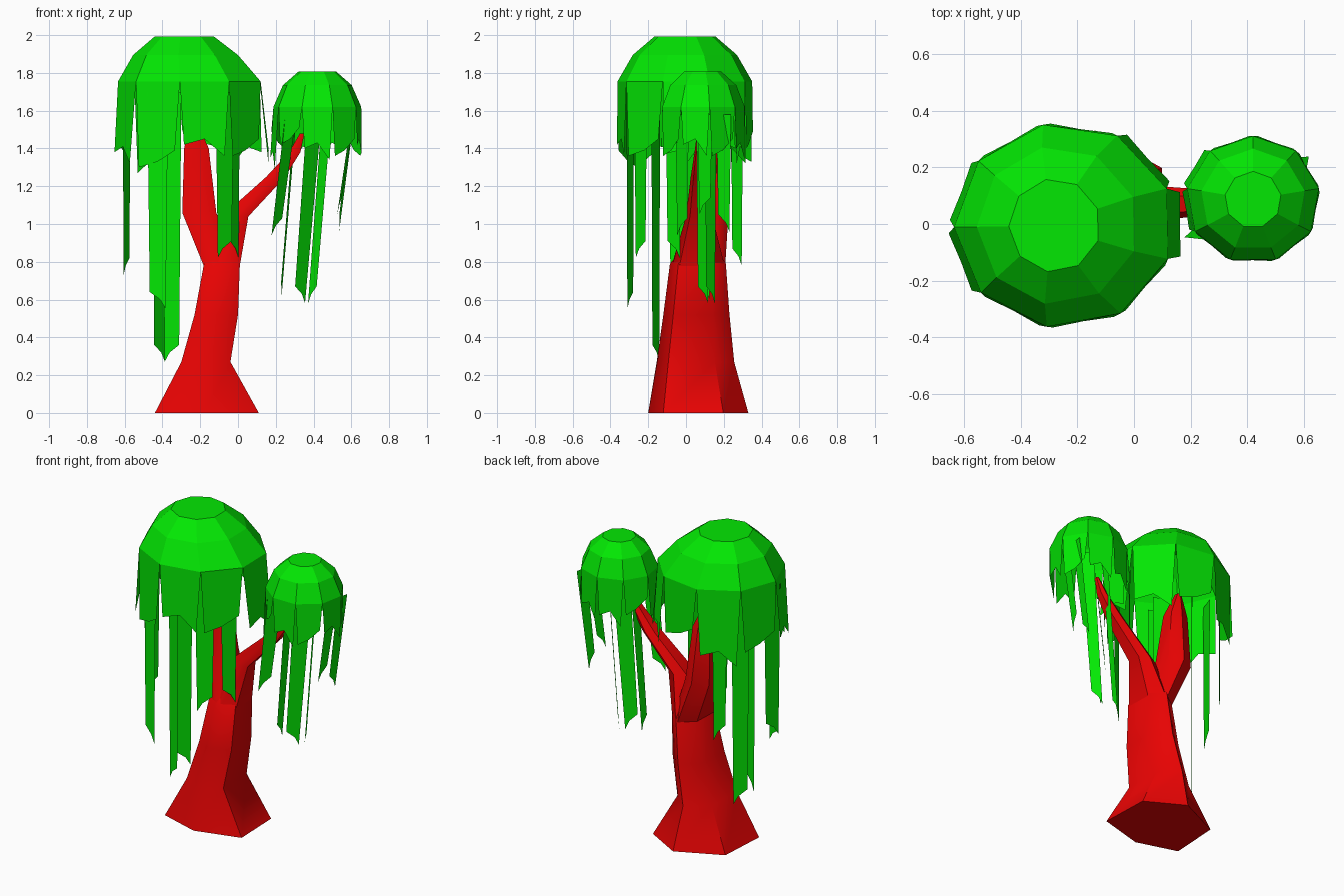
import bpy
import bmesh
from math import sin, cos, radians

cube = bpy.data.objects.get("Cube")
if cube:
    bpy.data.objects.remove(cube)


def material(name, color):
    mat = bpy.data.materials.new(name)
    mat.use_nodes = True
    mat.diffuse_color = color
    mat.node_tree.nodes["Principled BSDF"].inputs["Base Color"].default_value = color
    return mat


bark = material("red bark", (0.8, 0.001, 0.001, 1))
leaf = material("green leaves", (0.001, 0.8, 0.001, 1))


def finish(name, bm, mat, smooth=None):
    """Turn a bmesh into a named object."""
    mesh = bpy.data.meshes.new(name)
    bm.to_mesh(mesh)
    bm.free()
    obj = bpy.data.objects.new(name, mesh)
    bpy.context.collection.objects.link(obj)
    mesh.materials.append(mat)
    if smooth:
        bpy.ops.object.select_all(action="DESELECT")
        obj.select_set(True)
        bpy.context.view_layer.objects.active = obj
        bpy.ops.object.shade_smooth_by_angle(angle=radians(smooth))


def bridge(bm, low, high):
    n = len(low)
    for i in range(n):
        j = (i + 1) % n
        bm.faces.new((low[i], low[j], high[j], high[i]))


# Irregular six-sided section shared by trunk and branches
SECTION = [(1, -.7), (.96, .5), (.1, 1), (-.93, .5), (-1, -.7), (-.05, -1)]


def limb(name, rings):
    """Loft the section through rings of (x, y, z, half width, half depth)."""
    bm = bmesh.new()
    loops = [[bm.verts.new((x + u * w, y + v * d, z)) for u, v in SECTION]
             for x, y, z, w, d in rings]
    for low, high in zip(loops, loops[1:]):
        bridge(bm, low, high)
    bm.faces.new(loops[0][::-1])
    bm.faces.new(loops[-1])
    bmesh.ops.recalc_face_normals(bm, faces=bm.faces[:])
    finish(name, bm, bark, 50)


limb("trunk", [
    (-.165, .065, 0, .275, .265),
    (-.17, .05, .27, .13, .205),
    (-.115, .055, .52, .115, .175),
    (-.085, .063, .79, .095, .148),
    (-.085, .075, .88, .05, .08),
])
limb("left_branch", [
    (-.09, .064, .77, .088, .143),
    (-.205, .125, 1.06, .09, .1),
    (-.22, .125, 1.4, .065, .06),
    (-.24, .12, 1.56, .015, .02),
])
limb("right_branch", [
    (-.08, .064, .77, .088, .143),
    (-.015, .07, 1.04, .07, .07),
    (.2, .075, 1.25, .05, .05),
    (.3, .075, 1.38, .03, .03),
    (.34, .07, 1.48, .012, .012),
])


SIDES = 9


def canopy(name, cy, phase, rings, hems):
    """Faceted dome of (x, x radius, y radius, z) rings with a torn skirt;
    hems hold (height, outward flare)."""
    bm = bmesh.new()

    def spot(i, cx, rx, ry, z):
        a = radians(phase + 360 / SIDES * i)
        return bm.verts.new((cx + rx * cos(a), cy + ry * sin(a), z))

    loops = [[spot(i, *ring) for i in range(SIDES)] for ring in rings]
    for low, high in zip(loops, loops[1:]):
        bridge(bm, low, high)
    bm.faces.new(loops[-1])
    finish(name + "_dome", bm, leaf)

    # Hanging panels, narrowing downwards and ending in a slanted hem
    bm = bmesh.new()
    cx, rx, ry, z = rings[0]
    for i, (hem, flare) in enumerate(hems):
        drop = .09 if i % 2 else -.06
        bm.faces.new((
            spot(i, *rings[0]),
            spot(i + 1, *rings[0]),
            spot(i + .9, cx, rx + flare, ry + flare, hem + drop),
            spot(i + .5, cx, rx * .95 + flare, ry * .95 + flare, hem + .03),
            spot(i + .08, cx, rx + flare, ry + flare, hem)))
    finish(name + "_skirt", bm, leaf)


canopy("large_canopy", -.005, 21,
       [(-.247, .388, .362, 1.755), (-.27, .285, .28, 1.895),
        (-.28, .162, .165, 1.992)],
       [(1.38, .02), (1.4, 0), (1.33, 0), (1.36, .015), (1.38, .02),
        (1.3, 0), (1.42, 0), (1.36, 0), (1.37, .04)])
canopy("small_canopy", .086, 90,
       [(.42, .236, .225, 1.62), (.42, .185, .18, 1.735),
        (.42, .1, .1, 1.808)],
       [(1.38, 0), (1.4, .015), (1.35, .015), (1.42, 0), (1.4, 0),
        (1.36, 0), (1.42, 0), (1.36, 0), (1.4, 0)])


def strands(name, top, lean, items):
    """Long hanging strips given as (x, y, direction, width, tip height)."""
    bm = bmesh.new()
    for k, (x, y, turn, width, tip) in enumerate(items):
        dx, dy = cos(radians(turn)) * width / 2, sin(radians(turn)) * width / 2
        side = 1 if k % 2 else -1

        def at(s, z):
            shift = lean * (z - tip) / (top - tip)
            return bm.verts.new((x + dx * s + shift, y + dy * s, z))

        bm.faces.new((at(-side * 1.3, top), at(side * 1.3, top),
                      at(side, tip + .09), at(-side * .3, tip + .05),
                      at(-side, tip)))
    finish(name, bm, leaf)


strands("large_canopy_strands", 1.7, 0, [
    (-.415, .035, 48, .085, .27),
    (-.35, -.16, -25, .085, .27),
    (-.425, -.295, -20, .09, .55),
    (-.59, -.04, 70, .09, .73),
    (-.43, .27, 45, .07, .78),
    (-.07, -.24, 35, .09, .82),
    (-.02, -.065, 55, .08, .82),
])
strands("small_canopy_strands", 1.58, .08, [
    (.325, .09, 42, .08, .58),
    (.39, .13, -50, .06, .58),
    (.225, .1, 80, .05, .6),
    (.2, -.02, 50, .07, .94),
    (.53, .2, 80, .06, .96),
    (.53, .1, 80, .06, 1.05),
])
